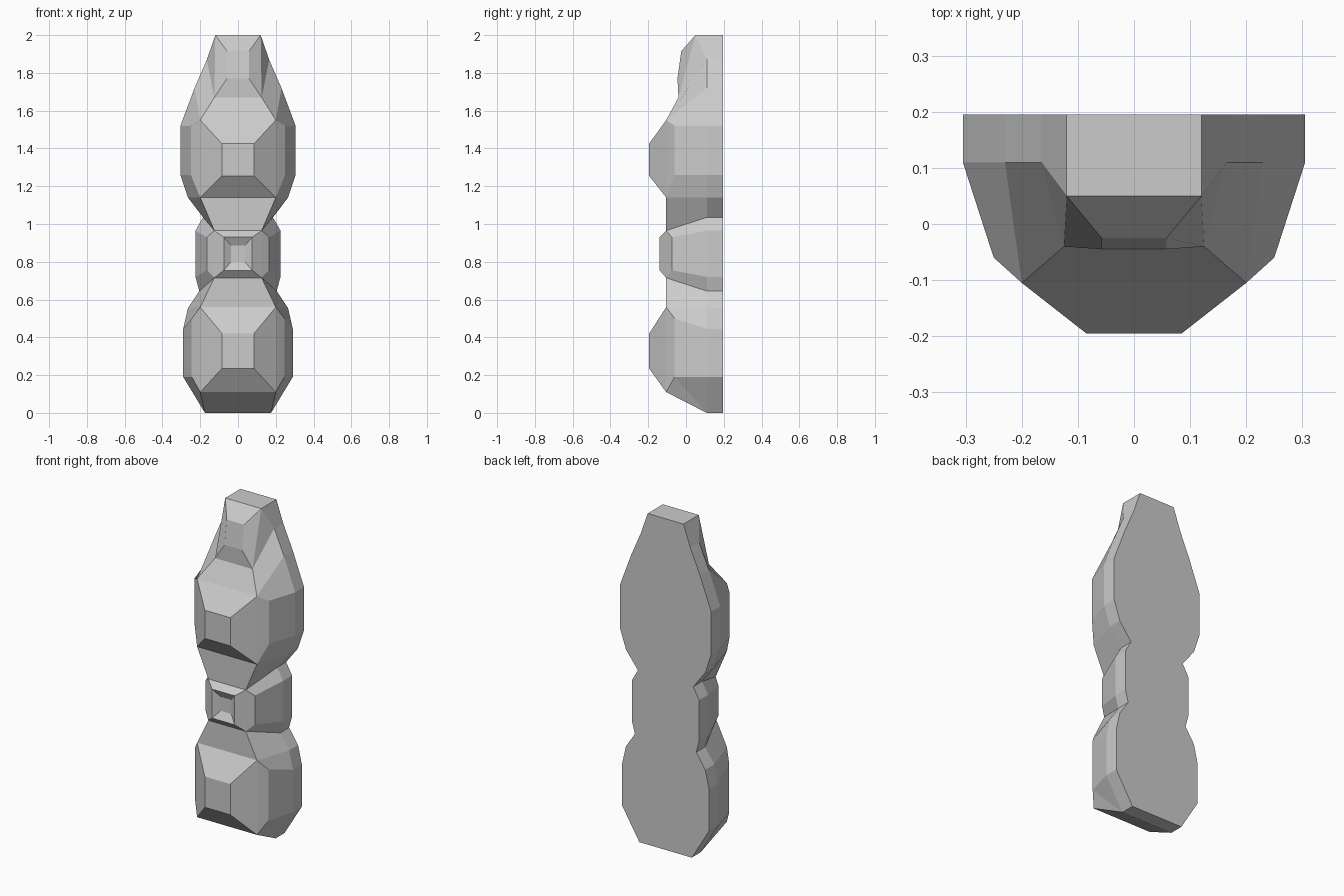
import bpy, bmesh
from mathutils import Vector

if "Cube" in bpy.data.objects:
    bpy.data.objects.remove(bpy.data.objects["Cube"])

BACK = 0.195
# Rows going up: front edge, middle edge and outer edge points (x, y, z);
# None means the middle edge merges into the front edge.
rows = [
    ((.175, .11, 0), None, (.175, .11, 0)),
    ((.20, -.105, .11), (.245, -.06, .19), (.29, .11, .19)),
    ((.20, -.105, .56), (.245, -.06, .50), (.29, .11, .445)),
    ((.20, -.105, .56), None, (.265, .11, .555)),
    ((.125, -.105, .715), None, (.205, .11, .645)),
    ((.125, -.105, .715), (.165, -.075, .755), (.225, .11, .72)),
    ((.125, -.105, .965), (.165, -.075, .93), (.225, .11, .965)),
    ((.125, -.105, .965), None, (.185, .11, 1.035)),
    ((.20, -.105, 1.14), None, (.265, .11, 1.14)),
    ((.20, -.105, 1.14), (.25, -.06, 1.26), (.305, .11, 1.26)),
    ((.20, -.105, 1.55), (.25, -.06, 1.52), (.305, .11, 1.52)),
    ((.20, -.105, 1.55), None, (.23, .11, 1.72)),
    ((.125, -.04, 1.67), None, (.165, .11, 1.87)),
    ((.12, .05, 2), None, (.12, .05, 2)),
]
# Nested front panels: starting row -> list of (half width, (y, z) low, (y, z) high)
panels = {
    1: [(.085, (-.195, .235), (-.195, .42))],
    5: [(.075, (-.14, .755), (-.14, .93)), (.036, (-.115, .80), (-.115, .885))],
    9: [(.085, (-.195, 1.255), (-.195, 1.425))],
    12: [(.058, (-.045, 1.77), (-.025, 1.915))],
}

bm = bmesh.new()


def face(points):
    """Add a polygon, dropping repeated corners."""
    unique = []
    for p in points:
        p = Vector(p)
        if all((p - q).length > 1e-5 for q in unique):
            unique.append(p)
    if len(unique) > 2:
        bm.faces.new([bm.verts.new(p) for p in unique])


def flip(p):
    return (-p[0], p[1], p[2])


def columns(row):
    front, mid, outer = row
    return [front, mid or front, outer, (outer[0], BACK, outer[2])]


grid = [columns(r) for r in rows]
for i, (low, high) in enumerate(zip(grid, grid[1:])):
    # Mirrored faceted sides
    for c in range(3):
        quad = [low[c], low[c + 1], high[c + 1], high[c]]
        face(quad)
        face([flip(p) for p in reversed(quad)])
    # Flat back
    face([low[3], flip(low[3]), flip(high[3]), high[3]])
    # Front strip, with raised or recessed panels
    loop = [flip(low[0]), low[0], high[0], flip(high[0])]
    for w, (y0, z0), (y1, z1) in panels.get(i, []):
        inner = [(-w, y0, z0), (w, y0, z0), (w, y1, z1), (-w, y1, z1)]
        for k in range(4):
            n = (k + 1) % 4
            face([loop[k], loop[n], inner[n], inner[k]])
        loop = inner
    face(loop)

# Bottom and top caps
for row in (grid[0], grid[-1]):
    face([row[0], row[3], flip(row[3]), flip(row[0])])

bmesh.ops.remove_doubles(bm, verts=bm.verts, dist=1e-4)
bmesh.ops.recalc_face_normals(bm, faces=bm.faces)
mesh = bpy.data.meshes.new("faceted_half_column")
bm.to_mesh(mesh)
bm.free()
bpy.context.collection.objects.link(bpy.data.objects.new("faceted_half_column", mesh))
